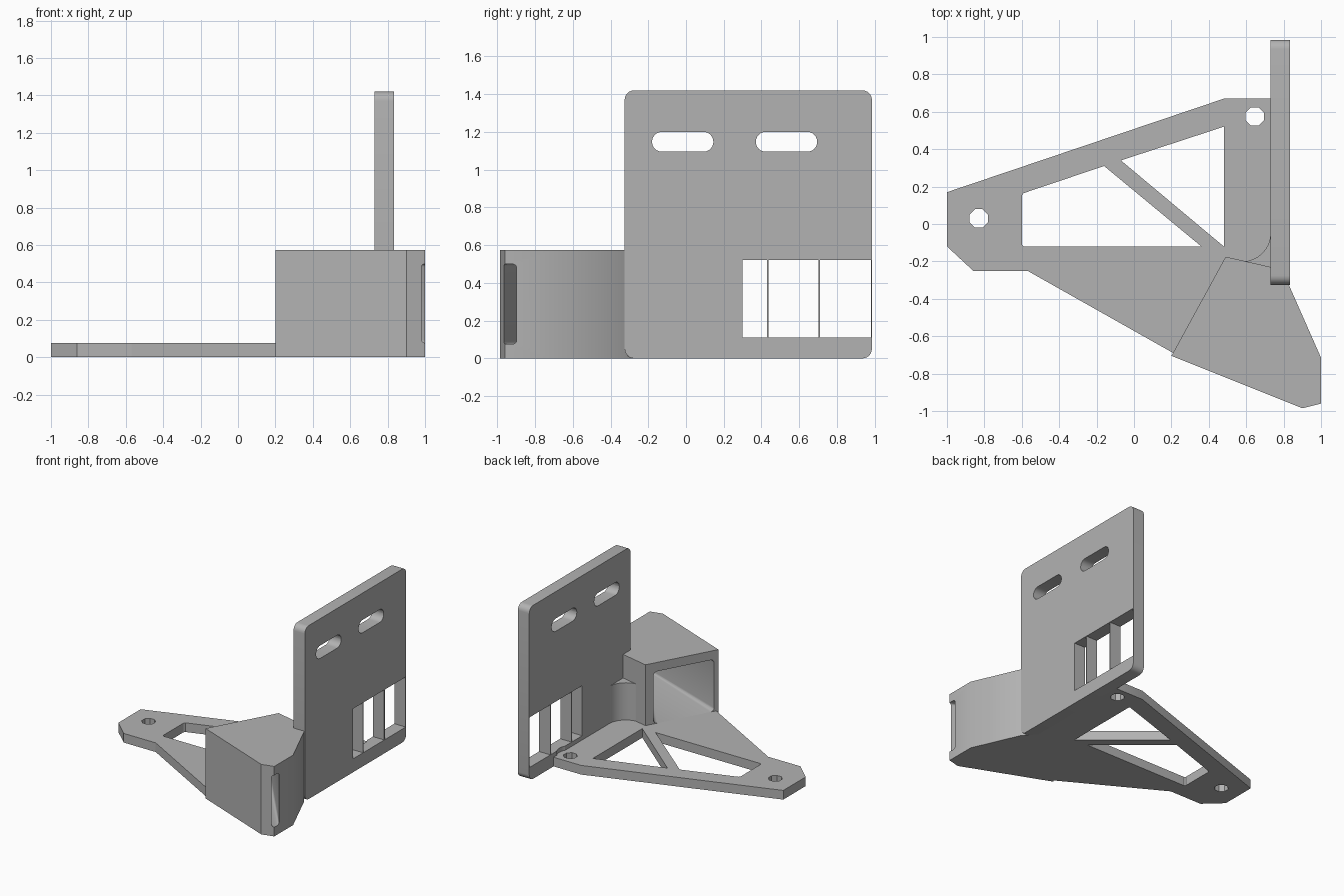
import bpy, bmesh, math

if "Cube" in bpy.data.objects:
    bpy.data.objects.remove(bpy.data.objects["Cube"])

grey = bpy.data.materials.new("plain grey")
grey.diffuse_color = (0.45, 0.45, 0.45, 1)
grey.use_nodes = True
grey.node_tree.nodes["Principled BSDF"].inputs["Base Color"].default_value = grey.diffuse_color


def loft(name, lower, upper):
    """Closed solid between two matching rings of 3D points."""
    bm = bmesh.new()
    a = [bm.verts.new(p) for p in lower]
    b = [bm.verts.new(p) for p in upper]
    n = len(a)
    bm.faces.new(a[::-1])
    bm.faces.new(b)
    for i in range(n):
        j = (i + 1) % n
        bm.faces.new((a[i], a[j], b[j], b[i]))
    bmesh.ops.recalc_face_normals(bm, faces=bm.faces)
    me = bpy.data.meshes.new(name)
    bm.to_mesh(me)
    bm.free()
    me.materials.append(grey)
    ob = bpy.data.objects.new(name, me)
    bpy.context.collection.objects.link(ob)
    return ob


def prism_z(name, pts, z0, z1):
    return loft(name, [(x, y, z0) for x, y in pts], [(x, y, z1) for x, y in pts])


def prism_x(name, pts, x0, x1):
    return loft(name, [(x0, y, z) for y, z in pts], [(x1, y, z) for y, z in pts])


def circle(cx, cy, r, n):
    return [(cx + r * math.cos((i + .5) * math.tau / n),
             cy + r * math.sin((i + .5) * math.tau / n)) for i in range(n)]


def round_rect(x0, y0, x1, y1, r, n=6):
    pts = []
    corners = ((x1 - r, y1 - r), (x0 + r, y1 - r), (x0 + r, y0 + r), (x1 - r, y0 + r))
    for q, (cx, cy) in enumerate(corners):
        for i in range(n + 1):
            t = (q + i / n) * math.pi / 2
            pts.append((cx + r * math.cos(t), cy + r * math.sin(t)))
    return pts


def cut(ob, cutters):
    bpy.context.view_layer.objects.active = ob
    for c in cutters:
        m = ob.modifiers.new("cut", 'BOOLEAN')
        m.operation, m.solver, m.object = 'DIFFERENCE', 'EXACT', c
        bpy.ops.object.modifier_apply(modifier=m.name)
        bpy.data.objects.remove(c)


# Base plate with triangular openings and screw holes
T = 0.075
base = prism_z("base_plate", [(-1, .17), (-1, -.12), (-.86, -.25), (-.57, -.25), (.21, -.69),
                              (.49, -.18), (.74, -.24), (.74, .67), (.48, .67)], 0, T)
holes = [[(-.59, -.12), (.36, -.12), (-.16, .31), (-.59, .165), (-.6, .15), (-.6, -.11)],
         [(-.07, .34), (.48, -.12), (.48, .52)],
         circle(-.83, .03, .053, 8), circle(.645, .575, .053, 8)]
cut(base, [prism_z("cutter", h, -.1, .2) for h in holes])

# Upright plate with slots, window and screw head clearance
plate = prism_x("upright_plate", round_rect(-.325, 0, .985, 1.42, .05), .73, .833)
cut(plate, [prism_x("cutter", round_rect(y, 1.095, y + .325, 1.2, .052), .6, 1) for y in (-.18, .37)]
    + [prism_x("cutter", [(.3, .11), (.98, .11), (.98, .52), (.3, .52)], .6, 1),
       prism_z("cutter", circle(.645, .575, .1, 24), T, .3)])

# Thin ribs across the window
for y in (.433, .707):
    prism_x("window_rib", [(y - .004, .1), (y + .004, .1), (y + .004, .53), (y - .004, .53)], .731, .832)

# Hollow block narrowing to a tall slot at the tip
block = prism_z("block", [(.2, -.705), (.9, -.985), (1, -.96), (1, -.715),
                          (.83, -.33), (.74, -.232), (.49, -.175)], 0, .573)


def ring(p, q, r):
    """Rounded upright rectangle standing on the line p-q."""
    return [(p[0] + (q[0] - p[0]) * u, p[1] + (q[1] - p[1]) * u, z)
            for u, z in [(s / L, z) for L in [math.dist(p, q)]
                         for s, z in round_rect(0, T, L, .5, r, 4)]]


cut(block, [loft("cutter", ring((.18, -.66), (.43, -.2), .03), ring((1.0, -.972), (1.03, -.935), .016))])

# Concave corner fillet between block and upright plate
arc = [(.58 + .15 * math.cos(t), -.05 + .15 * math.sin(t))
       for t in [-math.pi / 2 * i / 8 for i in range(9)]]
prism_z("corner_fillet", arc + [(.74, -.24)], .03, .38)

for ob in bpy.context.scene.objects:
    ob.select_set(True)
bpy.ops.object.shade_smooth_by_angle(angle=math.radians(25))
